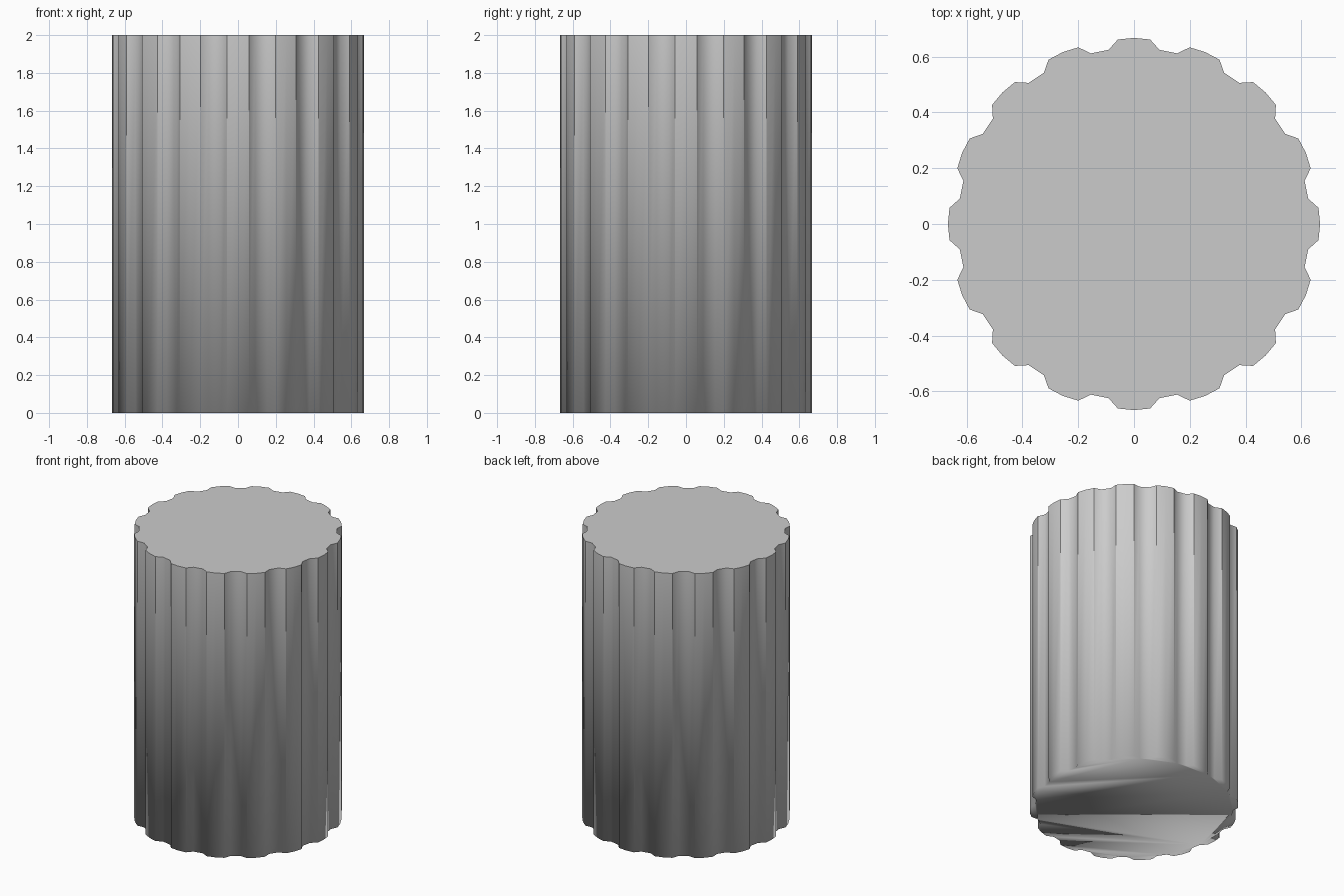
import bpy, bmesh
from math import radians, sin, cos

cube = bpy.data.objects.get("Cube")
if cube:
    bpy.data.objects.remove(cube, do_unlink=True)

FLUTES = 16
HEIGHT = 2.0
# One lobe and one flute: angle in degrees, radius, whether it is a crisp arris
PROFILE = [(-5, 0.664, True), (0, 0.667, False), (5, 0.664, True),
           (8.3, 0.631, False), (14.2, 0.631, False)]

stone = bpy.data.materials.new("light_grey_stone")
stone.use_nodes = True
colour = (0.6, 0.6, 0.6, 1)
stone.diffuse_color = colour
stone.node_tree.nodes["Principled BSDF"].inputs["Base Color"].default_value = colour

# Fluted outline repeated around the axis
outline = []
for i in range(FLUTES):
    for angle, radius, crisp in PROFILE:
        a = radians(angle + i * 360 / FLUTES)
        outline.append((radius * sin(a), -radius * cos(a), crisp))

bm = bmesh.new()
low = [bm.verts.new((x, y, 0)) for x, y, _ in outline]
high = [bm.verts.new((x, y, HEIGHT)) for x, y, _ in outline]

# Fluted side, flat top and underside
count = len(outline)
for i in range(count):
    j = (i + 1) % count
    bm.faces.new((low[i], low[j], high[j], high[i])).smooth = True
bm.faces.new(low[::-1]).smooth = True
top = bm.faces.new(high)

# Crisp top rim and arrises; the lower rim stays soft
for edge in top.edges:
    edge.smooth = False
for i, (_, _, crisp) in enumerate(outline):
    if crisp:
        bm.edges.get((low[i], high[i])).smooth = False

mesh = bpy.data.meshes.new("fluted_column_drum")
bm.to_mesh(mesh)
bm.free()
mesh.materials.append(stone)
drum = bpy.data.objects.new("fluted_column_drum", mesh)
bpy.context.collection.objects.link(drum)
